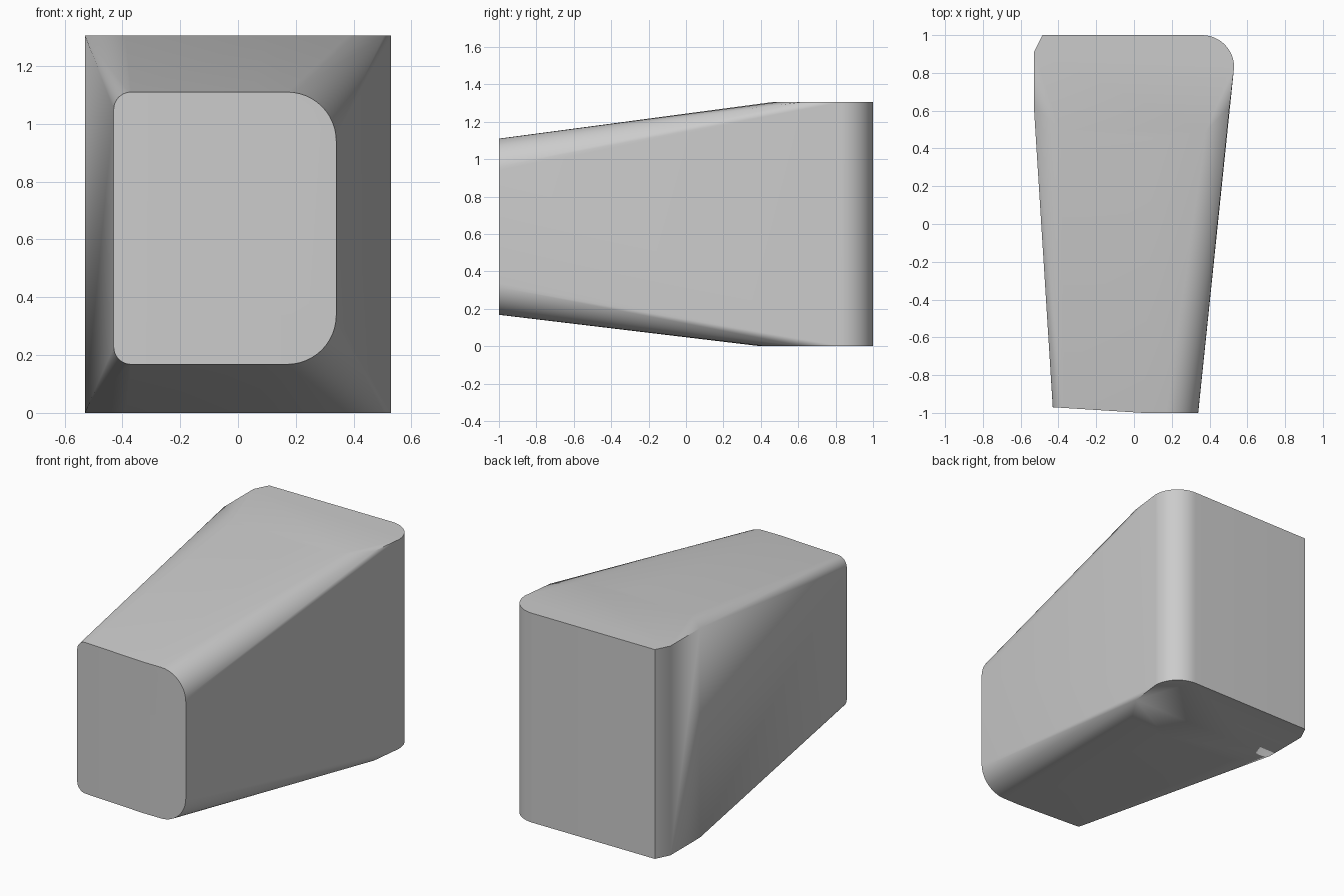
import bpy, bmesh, math

cube = bpy.data.objects.get("Cube")
if cube:
    bpy.data.objects.remove(cube, do_unlink=True)

HEIGHT = 1.305


def arc(cx, cy, radius, start, steps=12):
    """Points of a quarter circle starting at an angle in degrees."""
    angles = [math.radians(start + 90 * i / steps) for i in range(steps + 1)]
    return [(cx + radius * math.cos(a), cy + radius * math.sin(a)) for a in angles]


def front_y(x):
    """Front face leans back slightly on the -x half."""
    return -1.0 + max(0.0, 0.05 - x) * 0.0625


# Small front end: large rounds on +x, small rounds on -x
x0, x1, z0, z1 = -0.43, 0.34, 0.168, 1.11
big, small = 0.17, 0.06
outline = (arc(x1 - big, z1 - big, big, 0) + arc(x0 + small, z1 - small, small, 90)
           + arc(x0 + small, z0 + small, small, 180) + arc(x1 - big, z0 + big, big, 270))
outline += [(0.05, z0), (0.05, z1)]
points = [(x, front_y(x), z) for x, z in outline]

# Large rear block: one rounded and one chamfered vertical edge
rear = [(-0.53, 0.62), (-0.53, 0.91), (-0.485, 1.0), (0.505, 0.62)]
rear += arc(0.36, 0.83, 0.17, 0)
for z, bow in ((0.0, 0.40), (HEIGHT, 0.46)):
    lip = [(-0.39, bow + 0.04), (0.1, bow), (0.38, bow + 0.03)]
    points += [(x, y, z) for x, y in rear + lip]

# Taut skin over both ends
bm = bmesh.new()
for p in points:
    bm.verts.new(p)
bmesh.ops.convex_hull(bm, input=bm.verts)
loose = [v for v in bm.verts if not v.link_faces]
bmesh.ops.delete(bm, geom=loose, context='VERTS')
bmesh.ops.dissolve_limit(bm, angle_limit=math.radians(0.3),
                         verts=bm.verts, edges=bm.edges)
bmesh.ops.recalc_face_normals(bm, faces=bm.faces)
mesh = bpy.data.meshes.new("tapered_block")
bm.to_mesh(mesh)
bm.free()
block = bpy.data.objects.new("tapered_block", mesh)
bpy.context.collection.objects.link(block)

# Plain grey
grey = bpy.data.materials.new("light_grey")
grey.use_nodes = True
colour = (0.6, 0.6, 0.6, 1.0)
grey.diffuse_color = colour
grey.node_tree.nodes["Principled BSDF"].inputs["Base Color"].default_value = colour
mesh.materials.append(grey)

bpy.context.view_layer.objects.active = block
block.select_set(True)
bpy.ops.object.shade_smooth_by_angle(angle=math.radians(31))
